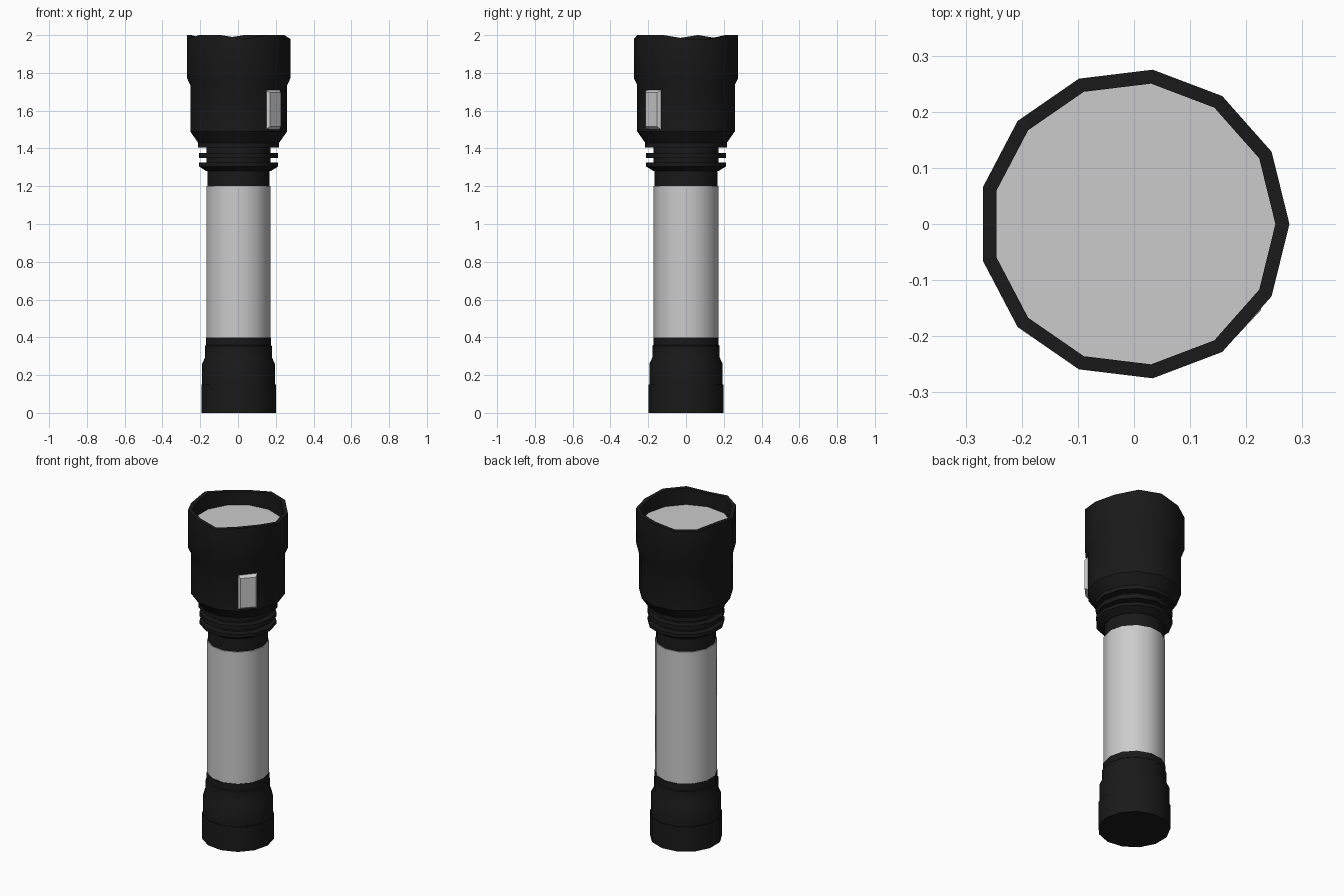
import bpy, bmesh, math

if "Cube" in bpy.data.objects:
    bpy.data.objects.remove(bpy.data.objects["Cube"])

SIDES = 13
STEP = 2 * math.pi / SIDES

black = bpy.data.materials.new("black_metal")
black.diffuse_color = (0.01, 0.01, 0.01, 1)
black.use_nodes = True
black.node_tree.nodes["Principled BSDF"].inputs["Base Color"].default_value = black.diffuse_color


def finish(name, bm, mat=None, smooth=True):
    bmesh.ops.recalc_face_normals(bm, faces=bm.faces)
    me = bpy.data.meshes.new(name)
    bm.to_mesh(me)
    bm.free()
    ob = bpy.data.objects.new(name, me)
    bpy.context.collection.objects.link(ob)
    if mat:
        me.materials.append(mat)
    if smooth:
        bpy.ops.object.select_all(action='DESELECT')
        ob.select_set(True)
        bpy.context.view_layer.objects.active = ob
        bpy.ops.object.shade_smooth_by_angle(angle=math.radians(29))
    return ob


def lathe(name, profile, mat=None, notch=None):
    """Spin (radius, z) points round z; both ends are capped."""
    bm = bmesh.new()
    rings = []
    for r, z in profile:
        ring = []
        for i in range(SIDES):
            dz = notch[1] if notch and z >= 2 and i in notch[0] else 0
            ring.append(bm.verts.new((r * math.cos(i * STEP), r * math.sin(i * STEP), z - dz)))
        rings.append(ring)
    for a, b in zip(rings, rings[1:]):
        for i in range(SIDES):
            j = (i + 1) % SIDES
            bm.faces.new((a[i], a[j], b[j], b[i]))
    bm.faces.new(rings[0])
    bm.faces.new(rings[-1])
    return finish(name, bm, mat)


# Tail cap with stepped collar
lathe("tail_cap", [(0.2, 0), (0.2, 0.15), (0.195, 0.15), (0.195, 0.26),
                   (0.179, 0.295), (0.179, 0.355), (0.174, 0.36), (0.174, 0.4)], black)

# Grip tube
lathe("grip_tube", [(0.172, 0.4), (0.172, 1.2)])

# Finned neck and head, ending in a scalloped hollow rim
lathe("head", [(0.167, 1.2), (0.167, 1.28), (0.173, 1.28), (0.213, 1.305), (0.213, 1.325),
               (0.173, 1.325), (0.173, 1.35), (0.213, 1.35), (0.213, 1.377),
               (0.173, 1.377), (0.173, 1.405), (0.218, 1.405), (0.218, 1.43),
               (0.26, 1.49), (0.26, 1.735), (0.277, 1.77), (0.277, 2.0),
               (0.252, 2.0), (0.252, 1.895)], black, notch=({0, 1, 4, 5, 7, 10}, 0.02))

# Lens disc inside the rim
bm = bmesh.new()
bm.faces.new([bm.verts.new((0.252 * math.cos(i * STEP), 0.252 * math.sin(i * STEP), 1.9))
              for i in range(SIDES)])
finish("lens", bm, smooth=False)

# Bevelled switch button on the front right of the head
bm = bmesh.new()
bmesh.ops.create_cube(bm, size=1)
for v in bm.verts:
    outer = v.co.x > 0
    v.co = (0.27 if outer else 0.235,
            math.copysign(0.043 if outer else 0.064, v.co.y),
            math.copysign(0.09 if outer else 0.118, v.co.z))
button = finish("switch_button", bm, smooth=False)
button.location.z = 1.605
button.rotation_euler.z = math.radians(-43)
